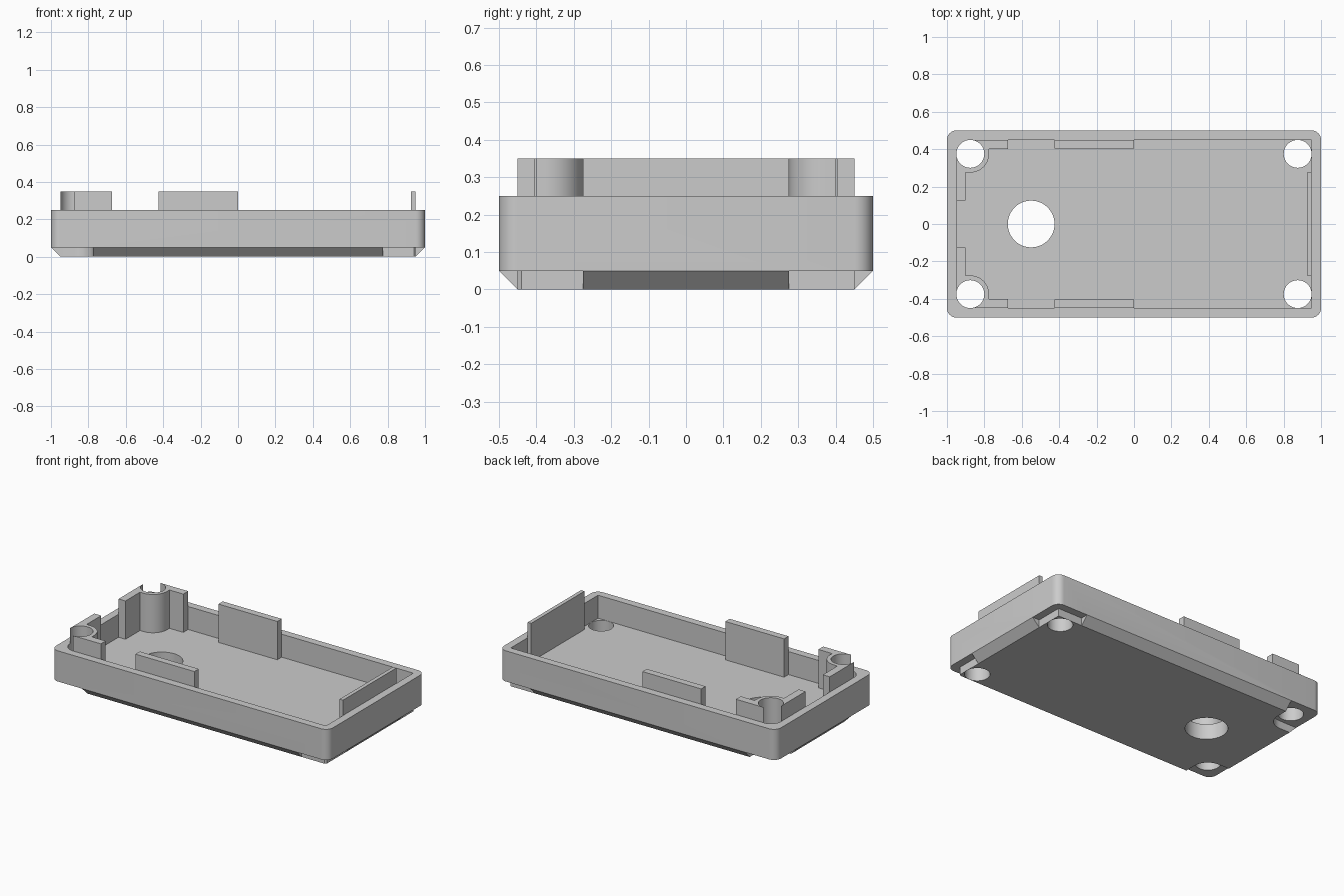
import bpy
import bmesh
from math import sin, cos, pi, radians
from mathutils import Matrix

cube = bpy.data.objects.get("Cube")
if cube:
    bpy.data.objects.remove(cube, do_unlink=True)

grey = bpy.data.materials.new("plain grey")
grey.use_nodes = True
grey.diffuse_color = (0.6, 0.6, 0.6, 1)
grey.node_tree.nodes["Principled BSDF"].inputs["Base Color"].default_value = (0.6, 0.6, 0.6, 1)


def prism(name, points, low, high, turn=None):
    """Extrude a flat outline from low to high, optionally turned."""
    bm = bmesh.new()
    face = bm.faces.new([bm.verts.new((x, y, low)) for x, y in points])
    out = bmesh.ops.extrude_face_region(bm, geom=[face])
    for v in out["geom"]:
        if isinstance(v, bmesh.types.BMVert):
            v.co.z = high
    if turn:
        bm.transform(turn)
    # Snap to a fine grid so that shared planes match exactly
    for v in bm.verts:
        v.co = [round(c, 5) for c in v.co]
    bmesh.ops.recalc_face_normals(bm, faces=bm.faces)
    mesh = bpy.data.meshes.new(name)
    bm.to_mesh(mesh)
    bm.free()
    mesh.materials.append(grey)
    obj = bpy.data.objects.new(name, mesh)
    bpy.context.collection.objects.link(obj)
    return obj


def arc(cx, cy, r, start, end, n):
    steps = [radians(start + (end - start) * i / n) for i in range(n + 1)]
    return [(cx + r * cos(a), cy + r * sin(a)) for a in steps]


def mirrored(half):
    """Close an outline by mirroring its +y half."""
    return half + [(x, -y) for x, y in reversed(half)]


def combine(operation, other):
    mod = case.modifiers.new(operation, "BOOLEAN")
    mod.operation = operation
    mod.solver = "EXACT"
    mod.object = other
    bpy.context.view_layer.objects.active = case
    bpy.ops.object.modifier_apply(modifier=mod.name)
    bpy.data.objects.remove(other, do_unlink=True)


# Rounded outer shell
W, D, R = 1.0, 0.5, 0.05
outline = []
for sx, sy, start in ((1, 1, 0), (-1, 1, 90), (-1, -1, 180), (1, -1, 270)):
    outline += arc(sx * (W - R), sy * (D - R), R, start, start + 90, 8)
case = prism("case_tray", outline, 0.05, 0.25)

# Raised block for posts and tabs, open at the two post corners
combine("UNION", prism("raised_walls", mirrored(
    [(-0.95, 0.375), (-0.875, 0.375), (-0.875, 0.45), (0.95, 0.45)]), 0.2, 0.35))

# Base plate: rounded screw recesses at one end, a nipped corner at the other
bend = arc(-0.875, 0.375, 0.1, -90, 0, 12)
plate = mirrored([(-0.95, 0.275)] + bend + [(-0.775, 0.45), (0.95, 0.45)])
nip = plate.index((0.95, -0.45))
plate[nip:nip + 1] = [(0.95, -0.44), (0.94, -0.45)]
combine("UNION", prism("base_plate", plate, 0, 0.08))


# Sloped skirts along the four sides
def skirt(half):
    return [(-half + 0.05, 0), (half - 0.05, 0), (half, 0.05), (half - 0.05, 0.07),
            (0.05 - half, 0.07), (-half, 0.05)]


upright = Matrix.Rotation(pi / 2, 4, "X")
sideways = Matrix.Rotation(pi / 2, 4, "Z") @ upright
combine("UNION", prism("end_skirts", skirt(W), -0.275, 0.275, upright))
combine("UNION", prism("side_skirts", skirt(D), -0.775, 0.775, sideways))

# Cavity, running around the screw posts, their walls and the tabs
cavity = ([(-0.95, 0.125), (-0.9, 0.125), (-0.9, 0.275)] + bend
          + [(-0.775, 0.4), (-0.675, 0.4), (-0.675, 0.45), (-0.425, 0.45),
             (-0.425, 0.405), (0, 0.405), (0, 0.45), (0.95, 0.45),
             (0.95, 0.275), (0.925, 0.275)])
combine("DIFFERENCE", prism("cavity", mirrored(cavity), 0.1, 0.5))

# Screw holes and cable hole
holes = [(x, y, 0.0745) for x in (-0.875, 0.875) for y in (-0.375, 0.375)]
for x, y, r in holes + [(-0.55, 0, 0.125)]:
    combine("DIFFERENCE", prism("hole", arc(x, y, r, 0, 360, 48)[:-1], -0.1, 0.5))

# Smooth the round walls and keep the edges sharp
bpy.ops.object.select_all(action="DESELECT")
case.select_set(True)
bpy.context.view_layer.objects.active = case
bpy.ops.object.shade_smooth_by_angle(angle=radians(30))
